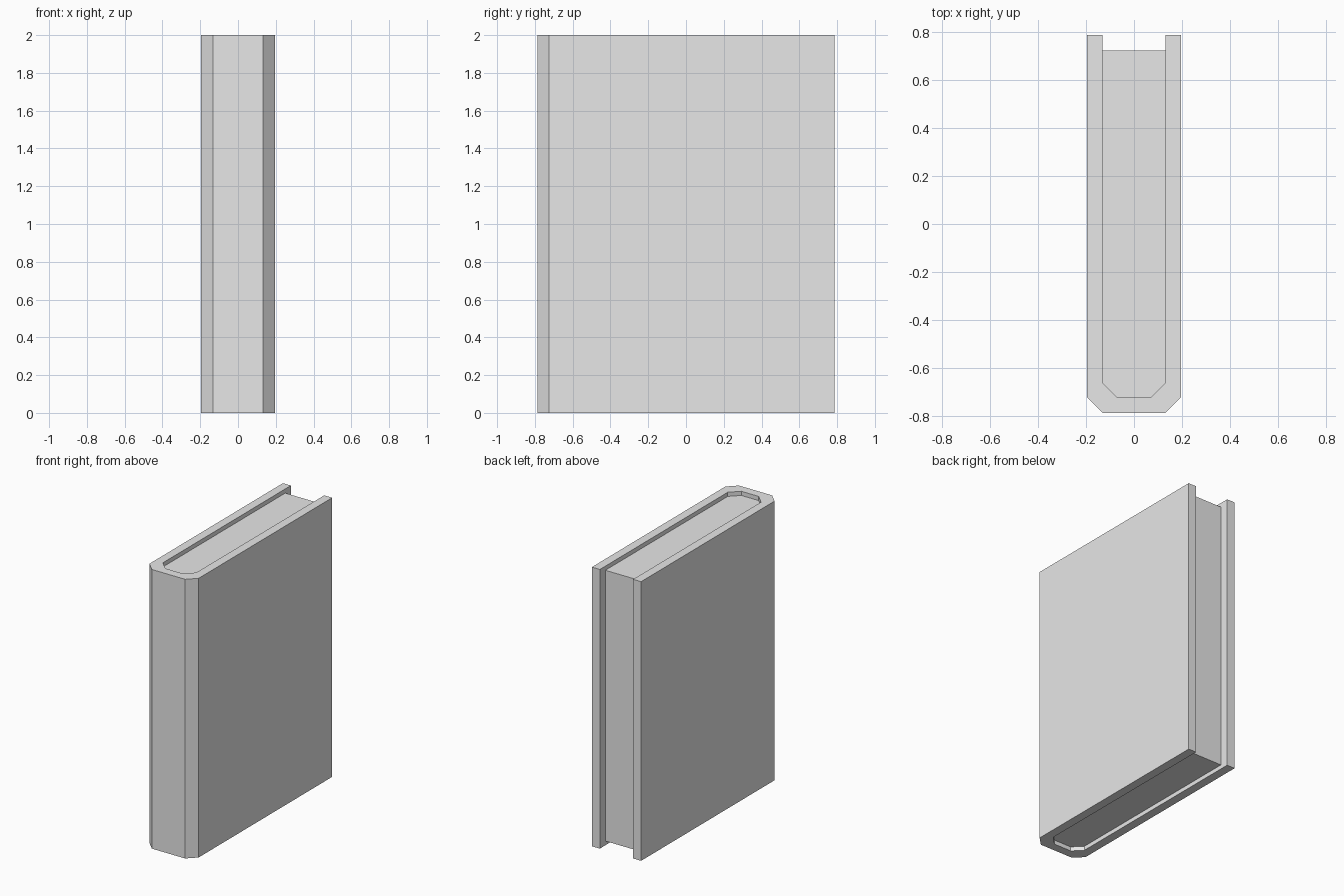
import bpy
import bmesh

cube = bpy.data.objects.get("Cube")
if cube:
    bpy.data.objects.remove(cube, do_unlink=True)

# One plain grey for the whole book
grey = bpy.data.materials.new("plain_grey")
grey.diffuse_color = (0.8, 0.8, 0.8, 1)
grey.use_nodes = True
grey.node_tree.nodes["Principled BSDF"].inputs["Base Color"].default_value = (0.8, 0.8, 0.8, 1)

HEIGHT, HALF_W, HALF_D = 2.0, 0.195, 0.787
BOARD = 0.063    # cover thickness, also the spine chamfer
RECESS = 0.03    # pages sit below the cover edges


def half_outline(half_w, front, back):
    """Left half of a block with a chamfered front edge, front to back."""
    return [(half_w - BOARD, front), (half_w, front + BOARD), (half_w, back)]


def mirrored(half):
    return [(-x, y) for x, y in reversed(half)]


def prism(name, outline, z0, z1):
    bm = bmesh.new()
    base = bm.faces.new([bm.verts.new((x, y, z0)) for x, y in outline])
    top = bmesh.ops.extrude_face_region(bm, geom=[base])["geom"]
    bmesh.ops.translate(bm, vec=(0, 0, z1 - z0),
                        verts=[g for g in top if isinstance(g, bmesh.types.BMVert)])
    bmesh.ops.recalc_face_normals(bm, faces=bm.faces)
    mesh = bpy.data.meshes.new(name)
    bm.to_mesh(mesh)
    bm.free()
    mesh.materials.append(grey)
    obj = bpy.data.objects.new(name, mesh)
    bpy.context.collection.objects.link(obj)
    return obj


# Cover: a U-shaped shell wrapping the spine and both boards
outer = half_outline(HALF_W, -HALF_D, HALF_D)
inner = half_outline(HALF_W - BOARD, BOARD - HALF_D, HALF_D)
prism("cover", mirrored(outer) + outer + inner[::-1] + mirrored(inner[::-1]), 0, HEIGHT)

# Page block: fills the shell, set back from its open edges
pages = half_outline(HALF_W - BOARD, BOARD - HALF_D, HALF_D - BOARD)
prism("page_block", mirrored(pages) + pages, RECESS, HEIGHT - RECESS)
